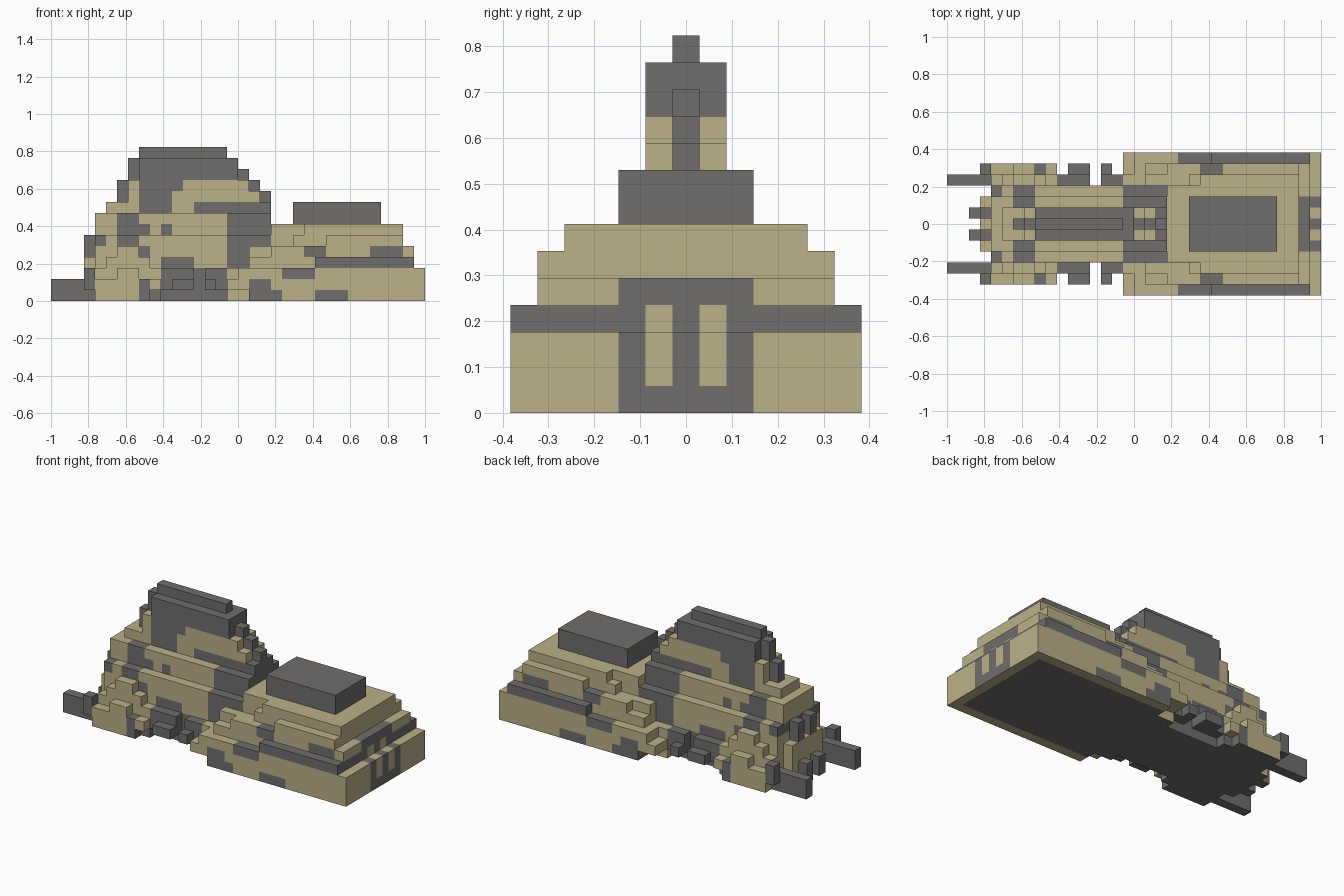
import bpy
import bmesh
from mathutils import Vector

if "Cube" in bpy.data.objects:
    bpy.data.objects.remove(bpy.data.objects["Cube"], do_unlink=True)

UNIT = 2 / 34  # edge length of one block


def make_material(name, colour):
    mat = bpy.data.materials.new(name)
    mat.use_nodes = True
    mat.diffuse_color = colour
    shader = next(n for n in mat.node_tree.nodes if n.type == "BSDF_PRINCIPLED")
    shader.inputs["Base Color"].default_value = colour
    shader.inputs["Roughness"].default_value = 0.9
    return mat


TAN = make_material("sand_tan", (0.50, 0.44, 0.25, 1))
GREY = make_material("dark_grey", (0.16, 0.158, 0.155, 1))


def box(x, z, side):
    """Blocks in an x and z range, mirrored over y; side is (inner, outer) row."""
    return {(i, sign * j, k)
            for i in range(*x)
            for j in range(side[0], side[1] + 1)
            for sign in (-1, 1)
            for k in range(*z)}


def core(x, z, width):
    """Solid slab reaching out to the given row on both sides."""
    return box(x, z, side=(0, width))


parts = {}

# Stepped tower, from the wide base to the narrow ridge
parts["tower_base"] = core(x=(-13, 3), z=(0, 6), width=3)
parts["tower_middle"] = core(x=(-13, 3), z=(6, 8), width=2) | core(x=(-12, 3), z=(8, 9), width=1)
parts["tower_upper"] = (core(x=(-10, 2), z=(9, 10), width=1)
                        | core(x=(-10, 1), z=(10, 11), width=1)
                        | core(x=(-9, 0), z=(11, 13), width=1))

# Central spine whose ends step out one block beyond the tower
spine = core(x=(-9, -1), z=(13, 14), width=0)
for step, left in enumerate((-10, -10, -11, -11)):
    spine |= core(x=(left, step), z=(12 - step, 13 - step), width=0)
parts["ridge_spine"] = spine

# Rear hull: wide slabs with ends stepped toward the tower
parts["hull_lower"] = (core(x=(1, 17), z=(0, 3), width=6)
                       | core(x=(1, 16), z=(3, 4), width=5)
                       | box(x=(7, 16), z=(3, 4), side=(6, 6))
                       | box(x=(-1, 1), z=(1, 2), side=(5, 6))
                       | box(x=(0, 1), z=(2, 3), side=(5, 6))
                       | box(x=(-1, 1), z=(0, 3), side=(4, 4)))
parts["hull_middle"] = (core(x=(3, 16), z=(4, 5), width=5)
                        | box(x=(1, 3), z=(3, 5), side=(4, 4))
                        | core(x=(8, 15), z=(5, 6), width=5)
                        | core(x=(5, 8), z=(5, 6), width=4))
parts["hull_upper"] = (core(x=(6, 15), z=(6, 7), width=4)
                       | core(x=(3, 6), z=(5, 7), width=3))
parts["deck_box"] = core(x=(5, 13), z=(7, 9), width=2)

# Front pontoons with stepped tops
parts["pontoon"] = (box(x=(-13, -7), z=(0, 3), side=(4, 4))
                    | box(x=(-12, -8), z=(3, 4), side=(4, 4))
                    | box(x=(-11, -9), z=(4, 5), side=(4, 4))
                    | box(x=(-13, -8), z=(0, 2), side=(5, 5))
                    | box(x=(-11, -9), z=(2, 3), side=(5, 5))
                    | box(x=(-8, -7), z=(1, 2), side=(5, 5)))

# Nose with forward prongs and side fins
parts["nose"] = core(x=(-14, -13), z=(0, 4), width=2)
parts["nose_prong"] = (box(x=(-14, -13), z=(0, 6), side=(1, 1))
                       | box(x=(-15, -14), z=(0, 2), side=(1, 1)))
parts["nose_fin"] = (box(x=(-17, -13), z=(0, 2), side=(4, 4))
                     | box(x=(-14, -13), z=(1, 3), side=(5, 5)))

# Small blocks under the flank arch
parts["flank_pods"] = (box(x=(-7, -4), z=(1, 3), side=(4, 4))
                       | box(x=(-3, -1), z=(1, 3), side=(4, 4))
                       | box(x=(-6, -4), z=(1, 2), side=(5, 5))
                       | box(x=(-3, -2), z=(1, 2), side=(5, 5)))

ALL_GREY = {"deck_box", "nose_prong", "nose_fin", "flank_pods", "ridge_spine"}

# Camouflage patches on the tower
camo = (core(x=(-9, 0), z=(11, 13), width=1)
        | core(x=(-9, -6), z=(9, 11), width=1)
        | core(x=(-6, -5), z=(10, 11), width=1)
        | core(x=(-9, -6), z=(8, 9), width=1)
        | core(x=(-4, 3), z=(8, 9), width=1)
        | core(x=(-11, -9), z=(3, 8), width=3)
        | core(x=(-1, 3), z=(3, 8), width=3)
        | core(x=(-9, -8), z=(6, 7), width=2)
        | core(x=(-7, -6), z=(6, 7), width=2)
        | core(x=(-9, -8), z=(3, 5), width=3)
        | core(x=(-7, -4), z=(3, 4), width=3)
        | core(x=(-9, -1), z=(0, 3), width=3)
        | core(x=(-13, -12), z=(5, 6), width=3))
# Camouflage patches on the hull and pontoons
camo |= (core(x=(7, 16), z=(3, 4), width=6)
         | core(x=(1, 4), z=(0, 1), width=6)
         | core(x=(1, 3), z=(1, 2), width=6)
         | core(x=(4, 7), z=(2, 3), width=6)
         | core(x=(7, 10), z=(0, 1), width=6)
         | core(x=(6, 8), z=(4, 5), width=5)
         | core(x=(12, 15), z=(4, 5), width=5)
         | box(x=(-9, -7), z=(0, 1), side=(4, 5))
         | box(x=(-9, -8), z=(1, 2), side=(5, 5)))
# Stern plate with two light panels
camo |= core(x=(15, 17), z=(0, 5), width=2)
camo -= box(x=(15, 17), z=(1, 4), side=(1, 1))

occupied = set().union(*parts.values())
AXES = [Vector(a) for a in ((1, 0, 0), (0, 1, 0), (0, 0, 1))]


def is_grey(name, cell, normal):
    if normal.z < 0 and cell[2] == 0:  # dark belly with a light rim
        return abs(cell[1]) < 6 and cell[0] < 16
    return name in ALL_GREY or cell in camo


def build(name, cells):
    """Make one object from the exposed block faces of a part."""
    bm = bmesh.new()
    for cell in sorted(cells):
        centre = Vector(cell) + Vector((0.5, 0, 0.5))
        for n, axis in enumerate(AXES):
            for sign in (-1, 1):
                normal = axis * sign
                if tuple(int(c) for c in Vector(cell) + normal) in occupied:
                    continue
                u = AXES[(n + 1) % 3] / 2
                v = AXES[(n + 2) % 3] / 2 * sign
                mid = centre + normal / 2
                corners = (mid - u - v, mid + u - v, mid + u + v, mid - u + v)
                face = bm.faces.new([bm.verts.new(c * UNIT) for c in corners])
                face.material_index = int(is_grey(name, cell, normal))
    bmesh.ops.remove_doubles(bm, verts=bm.verts[:], dist=UNIT / 100)
    bmesh.ops.dissolve_limit(bm, angle_limit=0.01, verts=bm.verts[:],
                             edges=bm.edges[:], delimit={"MATERIAL"})
    mesh = bpy.data.meshes.new(name)
    bm.to_mesh(mesh)
    bm.free()
    mesh.materials.append(TAN)
    mesh.materials.append(GREY)
    bpy.context.collection.objects.link(bpy.data.objects.new(name, mesh))


taken = set()
for part_name, part_cells in parts.items():
    build(part_name, part_cells - taken)
    taken |= part_cells
